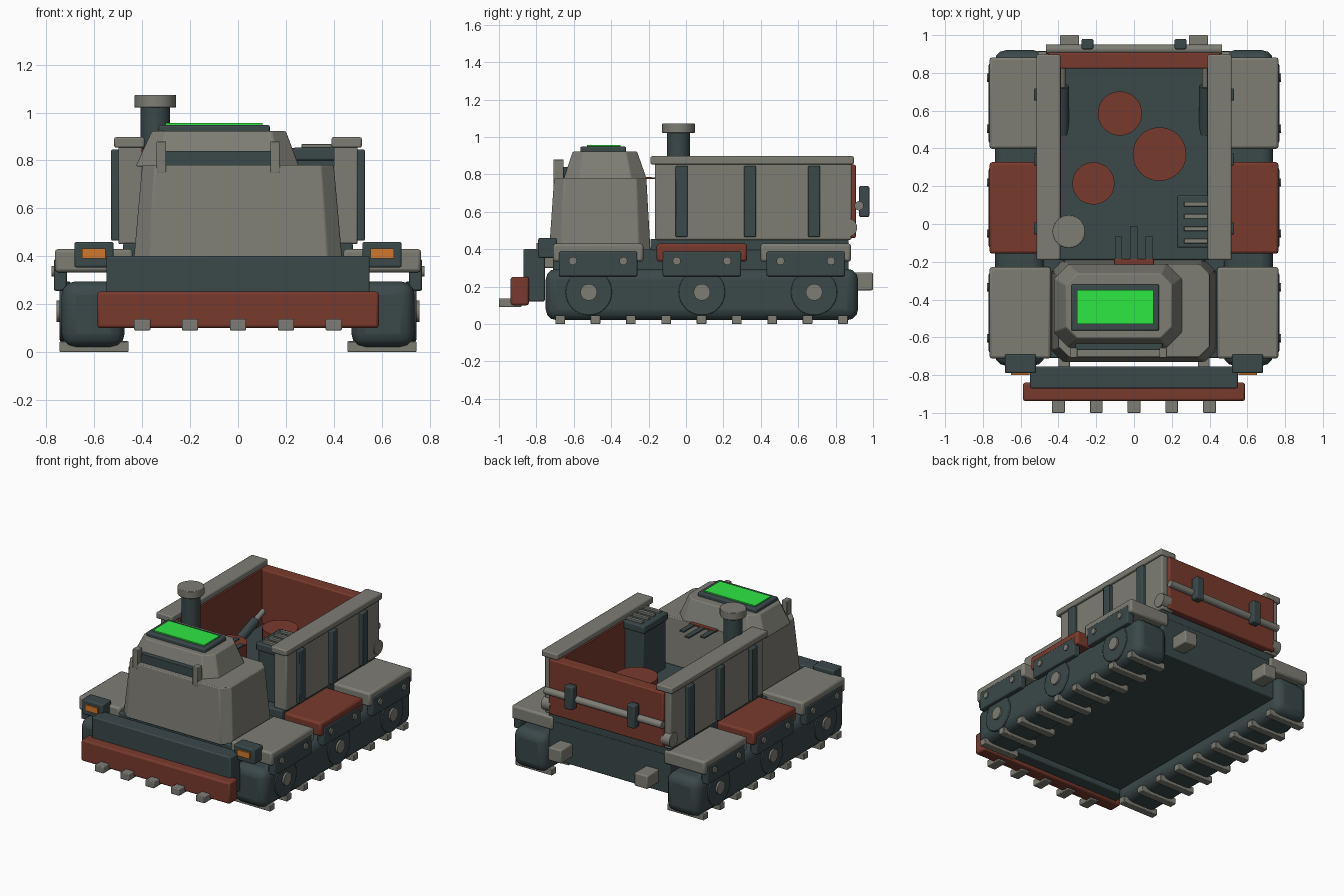
import bpy, bmesh, math
from mathutils import Vector

if "Cube" in bpy.data.objects:
    bpy.data.objects.remove(bpy.data.objects["Cube"])


def material(name, rgb):
    m = bpy.data.materials.new(name)
    m.diffuse_color = (*rgb, 1)
    m.use_nodes = True
    m.node_tree.nodes["Principled BSDF"].inputs["Base Color"].default_value = m.diffuse_color
    return m


GREY = material("warm_grey", (0.208, 0.206, 0.178))
DARK = material("dark_slate", (0.043, 0.065, 0.068))
RED = material("rust_red", (0.19, 0.042, 0.026))
GREEN = material("bright_green", (0.027, 0.80, 0.055))
ORANGE = material("amber", (0.64, 0.19, 0.025))


def finish(name, bm, mat, bevel=0.0, segments=2):
    bmesh.ops.recalc_face_normals(bm, faces=bm.faces)
    me = bpy.data.meshes.new(name)
    bm.to_mesh(me)
    bm.free()
    me.materials.append(mat)
    ob = bpy.data.objects.new(name, me)
    bpy.context.collection.objects.link(ob)
    if bevel:
        b = ob.modifiers.new("Bevel", "BEVEL")
        b.width, b.segments = bevel, segments
        b.limit_method = "ANGLE"
        b.angle_limit = math.radians(40)
    bpy.ops.object.select_all(action="DESELECT")
    ob.select_set(True)
    bpy.context.view_layer.objects.active = ob
    bpy.ops.object.shade_smooth_by_angle(angle=math.radians(32))
    return ob


def box(name, x, y, z, mat, bevel=0.008, segments=2):
    """Box from (low, high) ranges on each axis."""
    bm = bmesh.new()
    bmesh.ops.create_cube(bm, size=1)
    for v in bm.verts:
        v.co = [(r[0] + r[1]) / 2 + c * (r[1] - r[0]) for r, c in zip((x, y, z), v.co)]
    return finish(name, bm, mat, bevel, segments)


def rod(name, a, b, r, mat, sides=24, bevel=0.0):
    """Cylinder between two points."""
    a, b = Vector(a), Vector(b)
    bm = bmesh.new()
    bmesh.ops.create_cone(bm, cap_ends=True, segments=sides, radius1=r, radius2=r, depth=(b - a).length)
    bm.transform((b - a).to_track_quat("Z", "Y").to_matrix().to_4x4())
    bmesh.ops.translate(bm, vec=(a + b) / 2, verts=bm.verts)
    return finish(name, bm, mat, bevel)


def tapered(name, low, high, mat, bevel=0.006):
    """Chamfered-corner frustum; each end is x range, y range, z, chamfer."""
    bm = bmesh.new()
    rings = []
    for (x0, x1), (y0, y1), z, c in (low, high):
        pts = [(x0 + c, y0), (x1 - c, y0), (x1, y0 + c), (x1, y1 - c),
               (x1 - c, y1), (x0 + c, y1), (x0, y1 - c), (x0, y0 + c)]
        rings.append([bm.verts.new((px, py, z)) for px, py in pts])
    bm.faces.new(rings[0])
    bm.faces.new(rings[1])
    for i in range(8):
        j = (i + 1) % 8
        bm.faces.new((rings[0][i], rings[0][j], rings[1][j], rings[1][i]))
    return finish(name, bm, mat, bevel)


def span(s, a, b):
    """Mirror an x range to side s."""
    return (min(s * a, s * b), max(s * a, s * b))


# Chassis and bin floor
box("chassis", (-0.48, 0.48), (-0.71, 0.87), (0.12, 0.40), DARK)
box("bin_floor", (-0.48, 0.48), (-0.19, 0.87), (0.39, 0.455), DARK)

# Front plate, bumper and teeth
box("front_plate", (-0.55, 0.55), (-0.87, -0.755), (0.12, 0.40), DARK)
box("bumper", (-0.588, 0.588), (-0.937, -0.84), (0.10, 0.252), RED, 0.012)
for i in range(5):
    x = -0.4 + 0.2 * i
    box("bumper_tooth", (x - 0.034, x + 0.034), (-1.0, -0.88), (0.09, 0.137), GREY, 0.005)

# Cab
tapered("cab_body", ((-0.435, 0.435), (-0.732, -0.19), 0.39, 0.06),
        ((-0.40, 0.40), (-0.705, -0.212), 0.78, 0.055), GREY)
tapered("cab_roof", ((-0.427, 0.255), (-0.655, -0.21), 0.775, 0.08),
        ((-0.36, 0.20), (-0.605, -0.262), 0.922, 0.06), GREY)
box("roof_frame", (-0.332, 0.133), (-0.565, -0.32), (0.91, 0.948), DARK)
box("roof_panel", (-0.302, 0.102), (-0.53, -0.35), (0.947, 0.956), GREEN, 0)
box("vision_slit", (-0.31, 0.15), (-0.668, -0.62), (0.775, 0.84), DARK, 0.003)
for x in (-0.32, 0.155):
    box("slit_post", (x - 0.02, x + 0.02), (-0.708, -0.655), (0.747, 0.88), GREY, 0.004)

# Control levers behind the cab
box("lever_panel", (-0.105, 0.105), (-0.215, -0.185), (0.774, 0.786), RED, 0.002)
for x, end in ((-0.083, -0.065), (0, -0.01), (0.08, -0.065)):
    box("control_lever", (x - 0.018, x + 0.018), (-0.215, end), (0.774, 0.784), DARK, 0)

# Exhaust stack
rod("exhaust_pipe", (-0.345, -0.04, 0.44), (-0.345, -0.04, 1.03), 0.062, DARK)
rod("exhaust_cap", (-0.345, -0.04, 1.02), (-0.345, -0.04, 1.073), 0.087, GREY, 24, 0.004)

# Cargo: barrels and a vented cabinet
for x, y, r in ((-0.075, 0.585, 0.117), (0.135, 0.37, 0.142), (-0.215, 0.215, 0.112)):
    rod("barrel", (x, y, 0.45), (x, y, 0.61), r, RED, 32)
box("cabinet", (0.24, 0.405), (-0.115, 0.14), (0.45, 0.81), DARK)
box("cabinet_lid", (0.228, 0.41), (-0.125, 0.15), (0.80, 0.853), DARK)
for y in (-0.09, -0.025, 0.04, 0.105):
    box("cabinet_vent", (0.265, 0.39), (y - 0.012, y + 0.012), (0.845, 0.868), GREY, 0.003)

# Tailgate with its bar and brackets
box("tailgate", (-0.455, 0.455), (0.822, 0.908), (0.46, 0.852), RED)
rod("tailgate_bar", (-0.465, 0.925, 0.632), (0.465, 0.925, 0.632), 0.025, GREY, 16)

for s in (-1, 1):
    # Bin walls
    box("bin_wall", span(s, 0.40, 0.50), (-0.165, 0.885), (0.45, 0.86), GREY)
    box("bin_liner", span(s, 0.386, 0.405), (-0.10, 0.83), (0.45, 0.85), RED, 0)
    box("bin_rail", span(s, 0.39, 0.517), (-0.19, 0.897), (0.853, 0.897), GREY)
    for y in (-0.023, 0.342, 0.685):
        box("wall_rib", span(s, 0.485, 0.53), (y - 0.032, y + 0.032), (0.465, 0.845), DARK, 0.006)
    rod("gate_hinge", (s * 0.44, 0.865, 0.515), (s * 0.508, 0.865, 0.515), 0.05, GREY, 20)
    box("gate_bracket", span(s, 0.215, 0.278), (0.925, 0.98), (0.572, 0.737), DARK)
    box("tow_block", span(s, 0.29, 0.393), (0.85, 1.0), (0.18, 0.275), GREY)
    # Lift piston
    rod("piston_body", (s * 0.38, 0.48, 0.43), (s * 0.38, 0.73, 0.52), 0.036, DARK, 16)
    rod("piston_rod", (s * 0.38, 0.70, 0.51), (s * 0.38, 0.83, 0.555), 0.02, GREY, 12)
    # Front brace and headlight
    box("front_brace", span(s, 0.34, 0.40), (-0.78, -0.68), (0.30, 0.36), GREY)
    box("headlight_box", span(s, 0.52, 0.683), (-0.79, -0.69), (0.353, 0.46), DARK)
    box("headlight_lens", span(s, 0.553, 0.652), (-0.80, -0.785), (0.39, 0.432), ORANGE, 0)
    # Track with pads
    box("track", span(s, 0.473, 0.737), (-0.75, 0.92), (0.02, 0.295), DARK, 0.058, 3)
    for i in range(9):
        y = -0.673 + 0.189 * i
        box("track_pad", span(s, 0.457, 0.745), (y - 0.026, y + 0.026), (0.0, 0.045), GREY, 0.004)
    # Wheels, fenders, skirts and bolts
    for y, col in ((-0.47, GREY), (0.085, RED), (0.64, GREY)):
        box("fender", span(s, 0.44, 0.765), (y - 0.242, y + 0.242), (0.333, 0.43), col, 0.014)
        box("skirt", span(s, 0.715, 0.769), (y - 0.21, y + 0.21), (0.255, 0.388), DARK)
        for dy in (-0.135, 0.135):
            rod("skirt_bolt", (s * 0.76, y + dy, 0.337), (s * 0.779, y + dy, 0.337), 0.022, GREY, 12)
    for y in (-0.52, 0.085, 0.685):
        rod("wheel", (s * 0.70, y, 0.17), (s * 0.745, y, 0.17), 0.124, DARK, 32, 0.005)
        rod("wheel_hub", (s * 0.74, y, 0.17), (s * 0.758, y, 0.17), 0.045, GREY, 16)
